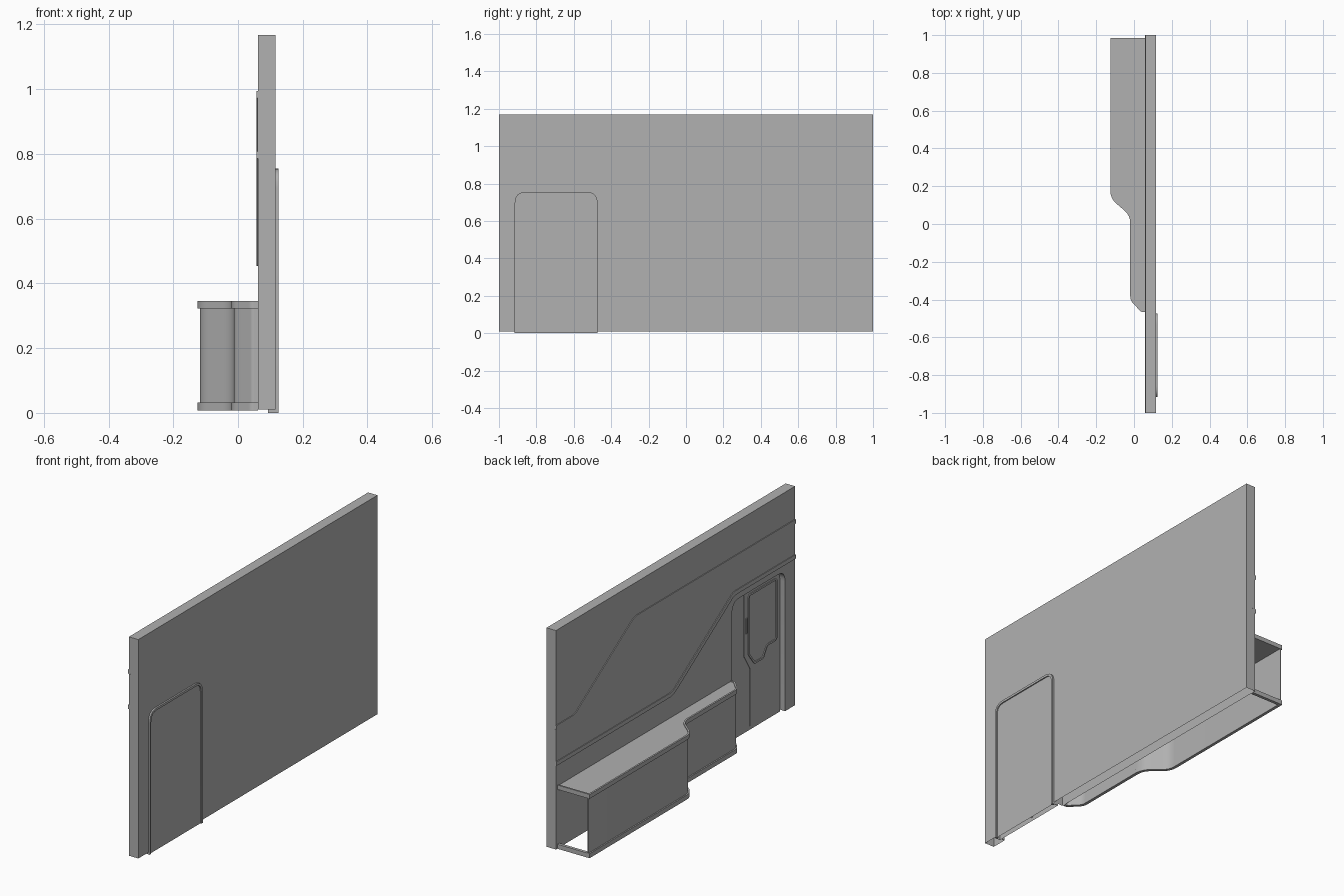
import bpy, bmesh, math
from mathutils import Vector

if "Cube" in bpy.data.objects:
    bpy.data.objects.remove(bpy.data.objects["Cube"])

grey = bpy.data.materials.new("dark_grey")
grey.diffuse_color = (.44, .44, .44, 1)
grey.use_nodes = True
grey.node_tree.nodes["Principled BSDF"].inputs["Base Color"].default_value = grey.diffuse_color


def rounded(pts, r, closed=False, n=6):
    """Round the corners of a 2D path; r is one radius or a list."""
    out, m = [], len(pts)
    for i, p in enumerate(pts):
        rad = r[i] if isinstance(r, list) else r
        if rad == 0 or (not closed and i in (0, m - 1)):
            out.append(Vector(p))
            continue
        p = Vector(p)
        a, b = Vector(pts[i - 1]) - p, Vector(pts[(i + 1) % m]) - p
        t = min(rad / math.tan(a.angle(b) / 2), a.length * .48, b.length * .48)
        s, e = p + a.normalized() * t, p + b.normalized() * t
        for k in range(n + 1):
            u = k / n
            out.append(s * (1 - u) ** 2 + p * 2 * u * (1 - u) + e * u * u)
    return out


def offset(path, d, closed=False):
    """Shift a path to its left by d with mitred corners."""
    res, m = [], len(path)
    for i, p in enumerate(path):
        dirs = []
        if closed or i > 0:
            dirs.append((p - path[i - 1]).normalized())
        if closed or i < m - 1:
            dirs.append((path[(i + 1) % m] - p).normalized())
        ns = [Vector((-v.y, v.x)) for v in dirs]
        n = ns[0] if len(ns) == 1 else (ns[0] + ns[1]) / (1 + ns[0].dot(ns[1]))
        res.append(p + n * d)
    return res


def prism(name, pts, lo, hi, axis='x', open_below=False):
    """Extrude a 2D outline: (y, z) along x, or (x, y) along z."""
    bm = bmesh.new()
    put = (lambda p, h: (h, p[0], p[1])) if axis == 'x' else (lambda p, h: (p[0], p[1], h))
    face = bm.faces.new([bm.verts.new(put(p, lo)) for p in pts])
    ext = bmesh.ops.extrude_face_region(bm, geom=[face], use_keep_orig=True)
    step = Vector(put((0, 0), hi - lo))
    bmesh.ops.translate(bm, vec=step, verts=[g for g in ext['geom'] if isinstance(g, bmesh.types.BMVert)])
    bmesh.ops.recalc_face_normals(bm, faces=bm.faces)
    if open_below:
        low = [f for f in bm.faces if f.normal.z < -.9 and f.calc_center_median().z < .02]
        bmesh.ops.delete(bm, geom=low, context='FACES')
    return finish(name, bm)


def strip(name, path, d0, d1, lo, hi, axis='x', closed=False):
    """Solid band lying between two offsets of a path."""
    a, b = offset(path, d0, closed), offset(path, d1, closed)
    bm = bmesh.new()
    put = (lambda p, h: (h, p[0], p[1])) if axis == 'x' else (lambda p, h: (p[0], p[1], h))
    rings = [[bm.verts.new(put(q, h)) for q, h in ((p, lo), (s, lo), (s, hi), (p, hi))] for p, s in zip(a, b)]
    m = len(rings)
    for i in range(m if closed else m - 1):
        r, s = rings[i], rings[(i + 1) % m]
        for k in range(4):
            bm.faces.new((r[k], r[(k + 1) % 4], s[(k + 1) % 4], s[k]))
    if not closed:
        bm.faces.new(rings[0])
        bm.faces.new(rings[-1])
    bmesh.ops.recalc_face_normals(bm, faces=bm.faces)
    return finish(name, bm)


def finish(name, bm):
    me = bpy.data.meshes.new(name)
    bm.to_mesh(me)
    bm.free()
    me.materials.append(grey)
    ob = bpy.data.objects.new(name, me)
    bpy.context.collection.objects.link(ob)
    bpy.ops.object.select_all(action='DESELECT')
    ob.select_set(True)
    bpy.context.view_layer.objects.active = ob
    bpy.ops.object.shade_smooth_by_angle(angle=math.radians(35))
    return ob


# Wall with an arched door opening, hollow underneath
arch = rounded([(-.916, .01), (-.916, .755), (-.473, .755), (-.473, .01)], .06)
sides = [Vector(p) for p in ((.9995, .01), (.9995, 1.168), (-.9995, 1.168))]
prism("wall", [Vector((-.9995, .01))] + arch + sides, .0615, .1165, open_below=True)

# Door leaf and the raised frame on its outer side
leaf = rounded([(-.916, 0), (-.916, .755), (-.473, .755), (-.473, 0)], .06)
prism("door_leaf", leaf, .092, .119, open_below=True)
strip("door_outer_frame", leaf, 0, -.012, .112, .125)

# Door inner trim: window border, jogged seam and handle
window = rounded([(-.65, .72), (-.89, .72), (-.89, .39), (-.81, .39), (-.775, .335), (-.70, .335), (-.65, .40)],
                 .02, closed=True)
strip("door_window_border", window, 0, .01, .088, .094, closed=True)
seam = rounded([(-.618, .75), (-.618, .41), (-.67, .325), (-.67, .02)], .02)
strip("door_seam", seam, -.006, .006, .089, .094)
prism("door_handle", [(-.64, .52), (-.63, .52), (-.63, .60), (-.64, .60)], .088, .094)

# Stepped decorative stripe with raised lips
top_line = rounded([(1, .645), (.84, .645), (.34, .972), (-1, .972)], .08)
low_line = rounded([(1, .475), (.03, .475), (-.48, .808), (-1, .808)], .08)
prism("stripe_panel", top_line + low_line[::-1], .061, .078)
strip("stripe_upper_lip", top_line, 0, -.022, .0575, .064)
strip("stripe_lower_lip", low_line, 0, .022, .0575, .064)

# Counter: stepped curved front, rimmed top, open end and open floor
front = rounded([(-.125, .985), (-.125, .135), (-.02, .045), (-.02, -.405), (.04, -.467), (.0615, -.467)],
                [0, .09, .09, .06, .04, 0], n=8)
outline = [Vector((.0615, .985))] + front
prism("counter_top", offset(outline, .002), .323, .341, 'z')
strip("counter_top_rim", outline, 0, .009, .322, .345, 'z')
strip("counter_front", front, .007, .012, .03, .323, 'z')
strip("counter_base_rim", outline, 0, .016, .008, .032, 'z')
